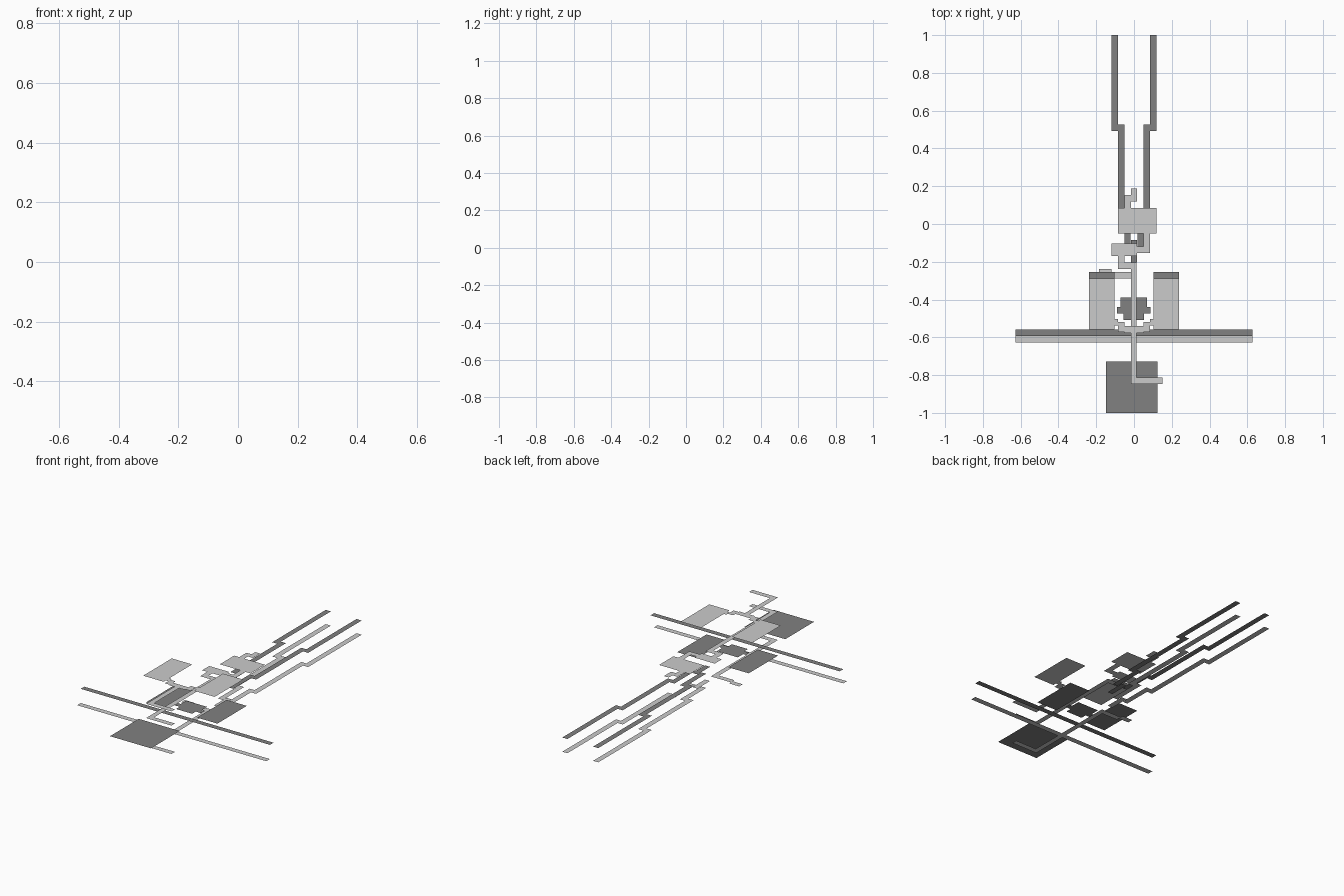
import bpy, bmesh

# Four flat levels, each made of thin horizontal plates
Z0, Z1, Z2, Z3 = 0.0, 0.085, 0.17, 0.255

dark = bpy.data.materials.new("dark_grey")
dark.diffuse_color = (0.22, 0.22, 0.22, 1)


def plates(name, z, rects, mat=None):
    """Flat part made of rectangles (x0, x1, y0, y1) at one height."""
    bm = bmesh.new()
    for x0, x1, y0, y1 in rects:
        bm.faces.new([bm.verts.new((x, y, z)) for x, y in
                      ((x0, y0), (x1, y0), (x1, y1), (x0, y1))])
    bmesh.ops.remove_doubles(bm, verts=bm.verts, dist=1e-4)
    me = bpy.data.meshes.new(name)
    bm.to_mesh(me)
    bm.free()
    ob = bpy.data.objects.new(name, me)
    bpy.context.collection.objects.link(ob)
    if mat:
        me.materials.append(mat)
    return ob


def both(rects):
    """Rectangles plus their mirror images across x = 0."""
    return rects + [(-x1, -x0, y0, y1) for x0, x1, y0, y1 in rects]


# Stepped twin rails, on the two lower levels
rails = both([(0.085, 0.119, 0.493, 1.0),
              (0.051, 0.085, 0.05, 0.526),
              (0.018, 0.051, -0.118, 0.084)])
rails.append((-0.017, 0.016, -0.203, -0.084))
plates("lower_rails", Z0, rails)
plates("upper_rails", Z1, rails, dark)

# Wide cross bars
plates("lower_cross_bar", Z0, [(-0.627, 0.627, -0.627, -0.593)])
plates("upper_cross_bar", Z1, [(-0.627, 0.627, -0.593, -0.559)], dark)

# Rear plate, side plates and centre block of the dark level
plates("square_plate", Z1, [(-0.148, 0.124, -1.0, -0.728)], dark)
plates("lower_side_plates", Z1, both([(0.102, 0.237, -0.533, -0.255)]), dark)
plates("centre_block", Z1, [(-0.071, 0.068, -0.44, -0.389),
                            (-0.089, 0.088, -0.474, -0.44),
                            (-0.055, 0.052, -0.508, -0.474)], dark)

# Long stems with a hooked front end, one on each light level
for name, z, end in (("lower_stem", Z0, -0.254), ("middle_stem", Z2, -0.203),
                     ("top_stem", Z3, -0.576)):
    plates(name, z, [(-0.017, 0.014, -0.846, end),
                     (0.014, 0.152, -0.846, -0.813)])

# Side foot of the lower stem
plates("stem_foot", Z0, [(-0.119, -0.017, -0.288, -0.254),
                         (-0.186, -0.119, -0.271, -0.237)])

# Middle level: two boxes, their links and the stepped tip
plates("middle_boxes", Z2, [(-0.085, 0.119, -0.051, 0.085),
                            (-0.119, 0.015, -0.169, -0.102)])
plates("middle_links", Z2, [(0.051, 0.085, -0.153, -0.051),
                            (0.015, 0.051, -0.153, -0.119),
                            (-0.085, -0.051, -0.237, -0.169),
                            (-0.051, -0.017, -0.237, -0.203)])
plates("stepped_tip", Z2, [(-0.051, -0.017, 0.085, 0.153),
                           (-0.017, 0.016, 0.119, 0.187)])

# Top level: side plates joined by a stepped arc
plates("top_side_plates", Z3, both([(0.102, 0.237, -0.559, -0.288)]))
plates("top_arc", Z3, both([(0.085, 0.102, -0.538, -0.504),
                            (0.051, 0.085, -0.571, -0.518),
                            (0.017, 0.051, -0.578, -0.54)])
       + [(-0.017, 0.017, -0.578, -0.54)])
